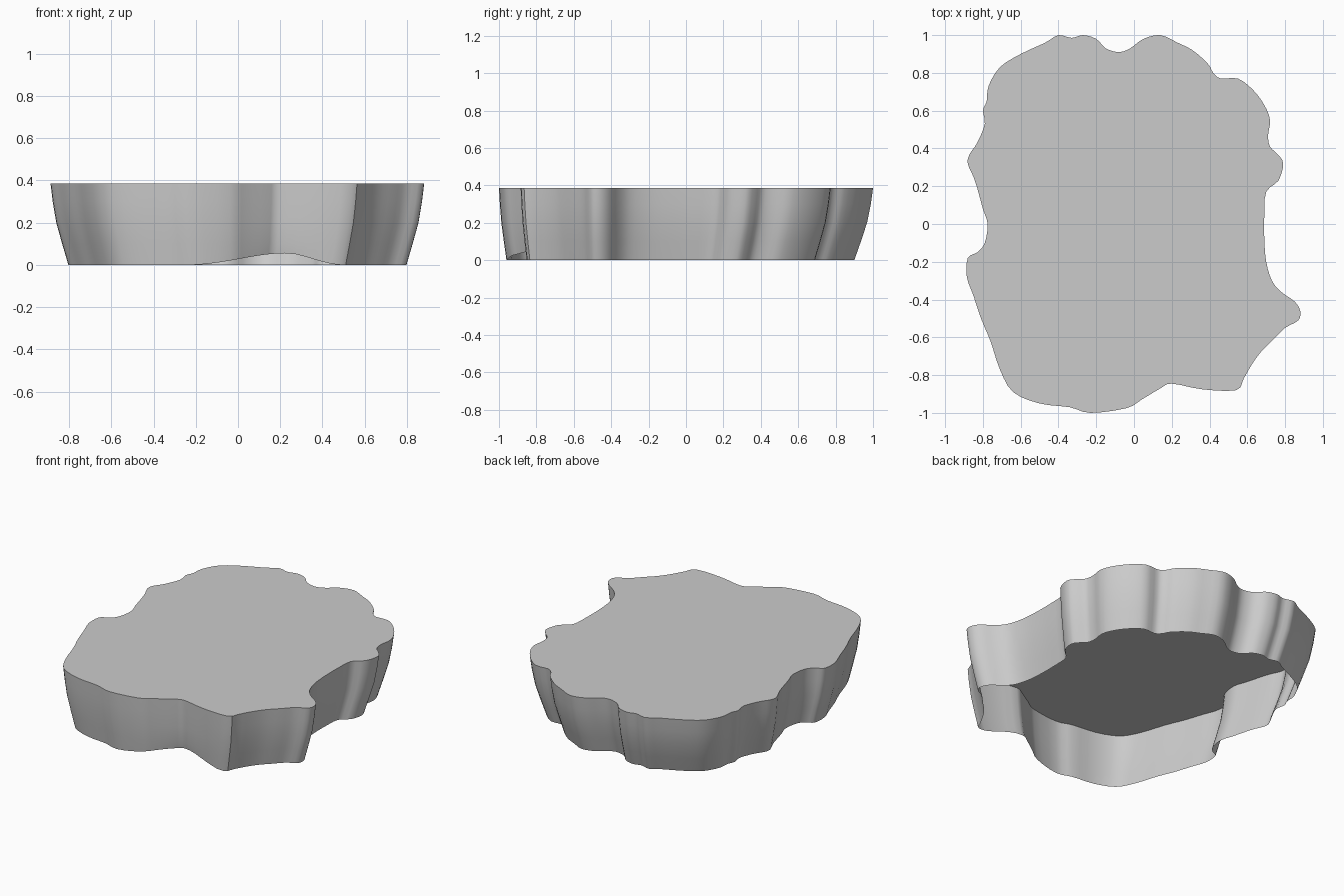
import bpy, bmesh, math
from mathutils import Vector

if "Cube" in bpy.data.objects:
    bpy.data.objects.remove(bpy.data.objects["Cube"])

# Rim outline of the top, counter-clockwise from the front right corner
RIM = [(.54,-.88),(.58,-.82),(.62,-.75),(.67,-.68),(.74,-.61),(.80,-.55),(.87,-.51),(.88,-.46),
       (.85,-.41),(.78,-.36),(.73,-.30),(.70,-.20),(.69,-.08),(.69,.05),(.70,.17),(.765,.23),
       (.79,.32),(.76,.37),(.72,.41),(.71,.47),(.72,.55),(.69,.63),(.63,.71),(.55,.77),
       (.46,.77),(.42,.80),(.39,.85),(.31,.92),(.23,.96),(.14,1.0),(.05,.98),(-.02,.93),
       (-.08,.91),(-.15,.93),(-.20,.98),(-.27,1.0),(-.33,.985),(-.40,1.0),(-.47,.96),(-.60,.90),
       (-.71,.83),(-.77,.73),(-.78,.65),(-.80,.60),(-.79,.53),(-.83,.43),(-.87,.37),(-.88,.32),
       (-.85,.25),(-.83,.19),(-.80,.08),(-.775,0),(-.79,-.10),(-.83,-.15),(-.88,-.18),(-.885,-.28),
       (-.85,-.38),(-.81,-.50),(-.76,-.62),(-.71,-.77),(-.64,-.89),(-.50,-.95),(-.34,-.97),
       (-.23,-1.0),(-.04,-.975),(.04,-.93),(.14,-.87),(.20,-.845),(.36,-.875)]

# Wall levels: height and amount of inward taper
LEVELS = [(.385, 0), (.30, .12), (.20, .32), (.10, .65), (0, 1)]


def smooth_loop(points, steps=3):
    pts = [Vector(p) for p in points]
    n, out = len(pts), []
    for i in range(n):
        a, b, c, d = (pts[(i + k) % n] for k in (-1, 0, 1, 2))
        for s in range(steps):
            t = s / steps
            out.append(.5 * (2*b + (c - a)*t + (2*a - 5*b + 4*c - d)*t*t
                             + (3*b - a - 3*c + d)*t**3))
    return out


def wall_point(p, z, k):
    x = p.x * (1 - .095 * k)
    y = p.y * (1 - .07 * k) - .03 * k
    # lower edge lifts at the front notch
    if z == 0 and p.y < -.8 and -.25 < p.x < .54:
        t = (p.x + .25) / .5 if p.x < .25 else (.54 - p.x) / .29
        z = .055 * t * t * (3 - 2 * t)
    return x, y, z


bm = bmesh.new()
outline = smooth_loop(RIM)
n = len(outline)
rings = [[bm.verts.new(wall_point(p, z, k)) for p in outline] for z, k in LEVELS]

# Flat top and tapering side wall, open underneath
bm.faces.new(rings[0])
for up, low in zip(rings, rings[1:]):
    for i in range(n):
        j = (i + 1) % n
        bm.faces.new((up[j], up[i], low[i], low[j]))

mesh = bpy.data.meshes.new("slab_shell")
bm.to_mesh(mesh)
bm.free()
slab = bpy.data.objects.new("slab_shell", mesh)
bpy.context.collection.objects.link(slab)
bpy.context.view_layer.objects.active = slab
slab.select_set(True)
bpy.ops.object.shade_smooth_by_angle(angle=math.radians(35))
